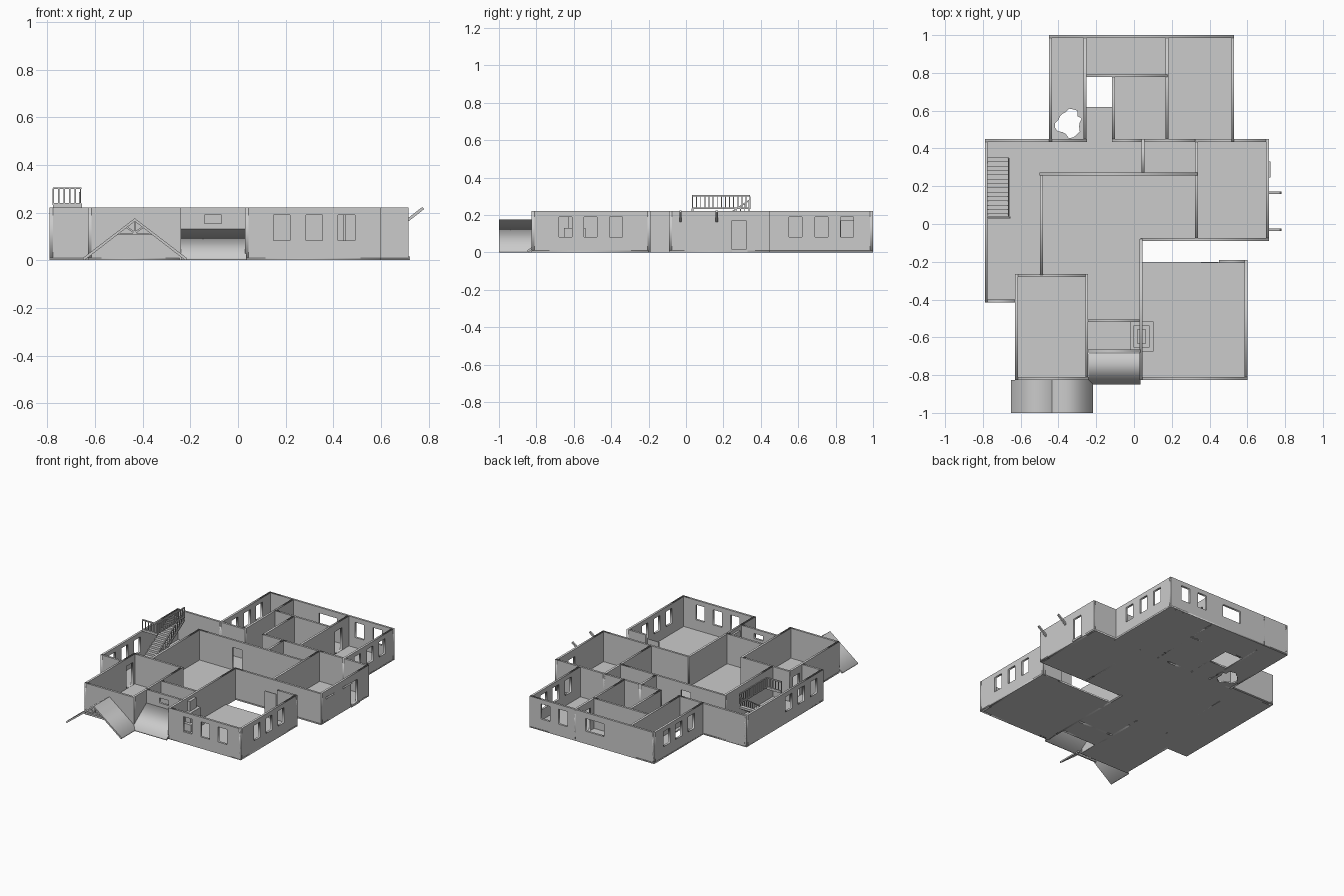
import bpy, math, random
from mathutils import Matrix, Vector

if "Cube" in bpy.data.objects:
    bpy.data.objects.remove(bpy.data.objects["Cube"])

H, T = 0.222, 0.015          # wall height and thickness


def sheet(name, loops, depth, matrix):
    """Flat outline with holes (first loop is the outline), given a thickness."""
    cu = bpy.data.curves.new(name, 'CURVE')
    cu.dimensions, cu.fill_mode, cu.extrude = '2D', 'BOTH', depth / 2
    for pts in loops:
        s = cu.splines.new('POLY')
        s.points.add(len(pts) - 1)
        for p, (u, v) in zip(s.points, pts):
            p.co = (u, v, 0, 1)
        s.use_cyclic_u = True
    ob = bpy.data.objects.new(name, cu)
    bpy.context.collection.objects.link(ob)
    bpy.ops.object.select_all(action='DESELECT')
    ob.select_set(True)
    bpy.context.view_layer.objects.active = ob
    bpy.ops.object.convert(target='MESH')
    ob = bpy.context.object
    ob.data.transform(matrix)
    return ob


def rect(a, b, c, d):
    return [(a, c), (b, c), (b, d), (a, d)]


def wall(name, axis, pos, a, b, holes=()):
    """Wall along x or y at pos from a to b; holes are (from, to, bottom, top)."""
    if axis == 'x':
        m = Matrix(((1, 0, 0, 0), (0, 0, -1, pos), (0, 1, 0, 0), (0, 0, 0, 1)))
    else:
        m = Matrix(((0, 0, 1, pos), (1, 0, 0, 0), (0, 1, 0, 0), (0, 0, 0, 1)))
    return sheet(name, [rect(a, b, 0, H)] + [rect(*h) for h in holes], T, m)


def box(name, x0, x1, y0, y1, z0, z1):
    v = [(x, y, z) for x in (x0, x1) for y in (y0, y1) for z in (z0, z1)]
    f = [(0, 1, 3, 2), (4, 6, 7, 5), (0, 4, 5, 1), (2, 3, 7, 6), (0, 2, 6, 4), (1, 5, 7, 3)]
    me = bpy.data.meshes.new(name)
    me.from_pydata(v, [], f)
    ob = bpy.data.objects.new(name, me)
    bpy.context.collection.objects.link(ob)
    return ob


def bar(name, p, q, w=0.008):
    p, q = Vector(p), Vector(q)
    d = q - p
    ob = box(name, -w / 2, w / 2, -w / 2, w / 2, 0, d.length)
    ob.data.transform(Matrix.Translation(p) @ d.to_track_quat('Z', 'Y').to_matrix().to_4x4())
    return ob


def wins(*starts, w=0.07):
    return [(s, s + w, 0.083, 0.19) for s in starts]


def door(s, w=0.075):
    return (s, s + w, 0.011, 0.17)


# floor with stairwell and ragged round opening
random.seed(4)
ragged = []
for i in range(20):
    r = random.choice((0.057, 0.072, 0.077))
    a = i * math.tau / 20
    ragged.append((-0.345 + r * math.cos(a), 0.535 + r * 1.05 * math.sin(a)))
outline = [(-.45, 1), (.53, 1), (.53, .45), (.715, .45), (.715, -.09), (.035, -.09),
           (.035, -.2), (.6, -.2), (.6, -.825), (.03, -.825), (.03, -.68), (-.245, -.68),
           (-.245, -.825), (-.63, -.825), (-.63, -.415), (-.79, -.415), (-.79, .45), (-.45, .45)]
sheet('floor', [outline, rect(-.253, -.115, .62, .778), ragged], 0.01,
      Matrix.Translation((0, 0, 0.005)))

# outer walls
h = T / 2
wall('north_wall', 'x', 1 - h, -.45, .53, wins(.23, .37) + [(-.055, .09, .09, .18)])
wall('north_block_east_wall', 'y', .53 - h, .45 - T, 1, wins(.55, .69, .825))
wall('north_block_west_wall', 'y', -.45 + h, .45 - T, 1, wins(.55, .69, .825))
wall('gallery_north_wall', 'x', .45 - h, -.79, -.25)
wall('gallery_west_wall', 'y', -.79 + h, -.415, .45, wins(-.34, -.2, -.06))
wall('gallery_south_wall', 'x', -.415 + h, -.79, -.63)
wall('front_left_west_wall', 'y', -.63 + h, -.825, -.265, [door(-.375)])
wall('front_left_south_wall', 'x', -.825 + h, -.63, -.24)
wall('front_left_east_wall', 'y', -.25, -.825, -.265)
wall('entry_front_wall', 'x', -.68 + h, -.25, .035, [(-.14, -.07, .155, .19)])
wall('front_right_west_wall', 'y', .037, -.825, -.08)
wall('front_right_south_wall', 'x', -.825 + h, .03, .6, wins(.148, .285, .42))
wall('front_right_east_wall', 'y', .6 - h, -.825, -.19, wins(-.68, -.545, -.41))
wall('front_right_north_wall', 'x', -.198, .45, .6)
box('sliding_door', .355, .445, -.207, -.201, 0, H - .03)
wall('east_room_south_wall', 'x', -.09 + h, .035, .715)
wall('east_room_east_wall', 'y', .715 - h, -.09, .45, [door(.245)])
wall('east_room_north_wall', 'x', .45 - h, .325, .715)

# inner walls
wall('great_room_north_wall', 'x', .265, -.5, .335, [door(-.225)])
wall('great_room_west_wall', 'y', -.49, -.27, .27)
wall('front_left_north_wall', 'x', -.272, -.63, -.245)
wall('entry_inner_wall', 'x', -.512, -.245, .035)
wall('east_room_west_wall', 'y', .33, -.085, .45)
wall('closet_wall', 'y', .047, .265, .45)
wall('hall_north_wall_left', 'x', .45 - h, -.117, .047)
wall('hall_north_wall_right', 'x', .45 - h, .047, .335)
wall('north_left_partition', 'y', -.26, .44, 1)
wall('north_cross_partition', 'x', .785, -.26, .178)
wall('north_right_partition', 'y', .175, .44, 1, [door(.83)])
wall('inner_room_west_wall', 'y', -.109, .44, .785)

# gable canopy with truss
ax, az, half = -.433, .176, .217
for s in (-1, 1):
    prof = [(ax, az - .013), (ax, az), (ax + s * half, .01), (ax + s * half, 0), (ax + s * (half - .006), 0)]
    m = Matrix(((1, 0, 0, 0), (0, 0, -1, -.9125), (0, 1, 0, 0), (0, 0, 0, 1)))
    sheet('gable_roof_slope', [prof], .175, m)
    bar('truss_strut', (ax, -.985, .115), (ax + s * .033, -.985, .138))
bar('truss_tie_beam', (ax - .075, -.985, .11), (ax + .075, -.985, .11), .01)
bar('truss_king_post', (ax, -.985, .11), (ax, -.985, .168))

# sloped entry canopy
m = Matrix(((0, 0, 1, -.1025), (1, 0, 0, 0), (0, 1, 0, 0), (0, 0, 0, 1)))
sheet('entry_roof_slope', [[(-.685, .118), (-.685, .13), (-.85, .01), (-.85, 0), (-.845, 0)]], .275, m)

# stepped chimney block
for i, (a, b, top) in enumerate(((.062, .08, .06), (.043, .058, .13), (.024, .037, .2))):
    box('chimney_step', .04 - a, .04 + a, -.595 - b, -.595 + b, .01, top)

# side door step and awning brackets
box('door_step', .715, .722, .245, .33, 0, .015)
for y in (.165, -.03):
    bar('awning_bracket', (.708, y, .165), (.777, y, .219), .012)

# staircase
n = 14
for i in range(n):
    y, z = .03 + .32 * i / n, .01 + .21 * (i + 1) / n
    box('stair_tread', -.775, -.668, y, y + .32 / n + .003, z - .015, z)
    bar('stair_baluster', (-.664, y + .01, z - .01), (-.664, y + .01, z + .06), .004)
for x in (-.772, -.667):
    bar('stair_stringer', (x, .035, .01), (x, .35, .21), .01)
bar('stair_handrail', (-.664, .03, .075), (-.664, .345, .283), .007)

# guard rail round the stairwell
c = [(-.775, .035), (-.66, .035), (-.66, .343)]
for (p, q), k in zip(zip(c, c[1:]), (5, 14)):
    for z, w in ((.302, .008), (.236, .008)):
        bar('guard_rail', (*p, z), (*q, z), w)
    for i in range(k + 1):
        x, y = (p[j] + (q[j] - p[j]) * i / k for j in (0, 1))
        bar('guard_baluster', (x, y, .232), (x, y, .3), .005)
box('guard_base', -.775, -.655, .03, .04, .222, .236)
